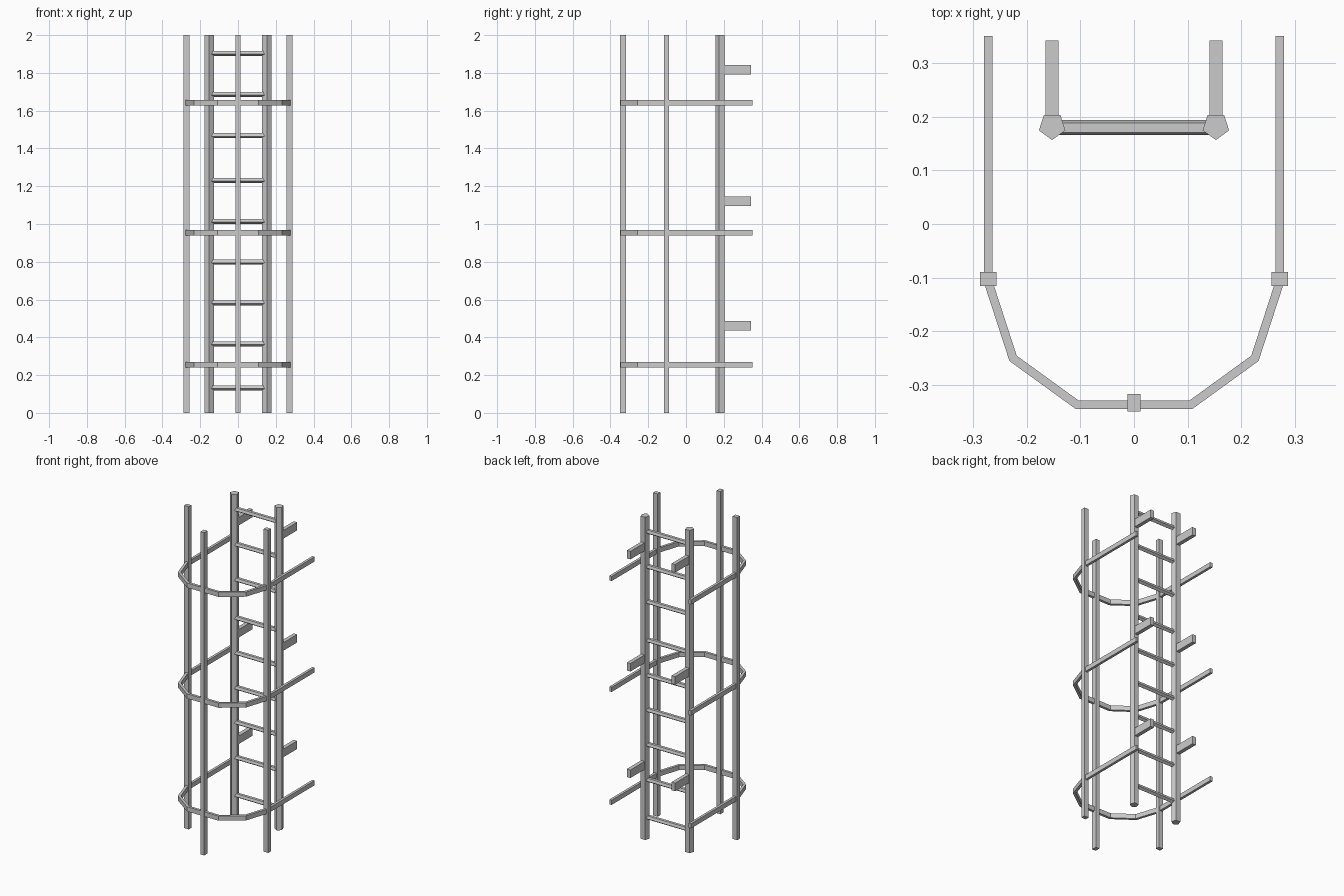
import bpy, bmesh, math
from mathutils import Vector

if "Cube" in bpy.data.objects:
    bpy.data.objects.remove(bpy.data.objects["Cube"])


def finish(name, bm):
    bmesh.ops.recalc_face_normals(bm, faces=bm.faces)
    mesh = bpy.data.meshes.new(name)
    bm.to_mesh(mesh)
    bm.free()
    obj = bpy.data.objects.new(name, mesh)
    bpy.context.collection.objects.link(obj)
    return obj


def prism(name, outline, offset):
    """Extrude a closed outline of 3D points along an offset."""
    bm = bmesh.new()
    face = bm.faces.new([bm.verts.new(p) for p in outline])
    ext = bmesh.ops.extrude_face_region(bm, geom=[face], use_keep_orig=True)
    verts = [g for g in ext["geom"] if isinstance(g, bmesh.types.BMVert)]
    bmesh.ops.translate(bm, verts=verts, vec=offset)
    return finish(name, bm)


def box(name, x, y, z):
    return prism(name, [(x[0], y[0], z[0]), (x[1], y[0], z[0]),
                        (x[1], y[1], z[0]), (x[0], y[1], z[0])],
                 (0, 0, z[1] - z[0]))


def pentagon(r):
    """Five-sided section with one corner pointing to negative v."""
    return [(r * math.cos(a), r * math.sin(a))
            for a in (math.radians(-90 + 72 * i) for i in range(5))]


def hoop(name, path, half_w, z0, z1):
    """Flat strap following an open path, with mitred corners."""
    pts = [Vector(p) for p in path]
    left, right = [], []
    for i, p in enumerate(pts):
        d0 = (p - pts[i - 1]).normalized() if i else (pts[1] - p).normalized()
        d1 = (pts[i + 1] - p).normalized() if i < len(pts) - 1 else d0
        n0, n1 = Vector((-d0.y, d0.x)), Vector((-d1.y, d1.x))
        m = (n0 + n1).normalized()
        m *= half_w / m.dot(n0)
        left.append(p + m)
        right.append(p - m)
    bm = bmesh.new()
    rings = [[bm.verts.new((q.x, q.y, z)) for q, z in
              ((a, z0), (b, z0), (b, z1), (a, z1))] for a, b in zip(left, right)]
    for r, s in zip(rings, rings[1:]):
        for k in range(4):
            bm.faces.new((r[k], r[(k + 1) % 4], s[(k + 1) % 4], s[k]))
    bm.faces.new(rings[0])
    bm.faces.new(rings[-1])
    return finish(name, bm)


# Ladder rails, wall brackets and side cage bars
for side, s in (("left", -1), ("right", 1)):
    cx = 0.153 * s
    prism(f"{side}_rail", [(cx + u, 0.183 + v, 0) for u, v in pentagon(0.026)], (0, 0, 2))
    for i, z in enumerate((0.461, 1.121, 1.816)):
        box(f"{side}_wall_bracket_{i + 1}", (cx - 0.012, cx + 0.012),
            (0.19, 0.343), (z - 0.025, z + 0.025))
    bx = 0.2725 * s
    box(f"{side}_cage_bar", (bx - 0.0155, bx + 0.0155), (-0.116, -0.09), (0, 2))

# Front cage bar
box("front_cage_bar", (-0.0125, 0.0125), (-0.35, -0.318), (0, 2))

# Rungs
for i, z in enumerate((0.133, 0.366, 0.584, 0.799, 1.014, 1.231, 1.469, 1.687, 1.904)):
    prism(f"rung_{i + 1}", [(-0.14, 0.18 + u, z + v) for u, v in pentagon(0.0147)],
          (0.28, 0, 0))

# Safety hoops
half = [(-0.2725, 0.351), (-0.2725, -0.108), (-0.226, -0.251), (-0.106, -0.338)]
path = half + [(-x, y) for x, y in reversed(half)]
for i, z in enumerate((0.254, 0.954, 1.641)):
    hoop(f"safety_hoop_{i + 1}", path, 0.008, z - 0.0145, z + 0.0145)
